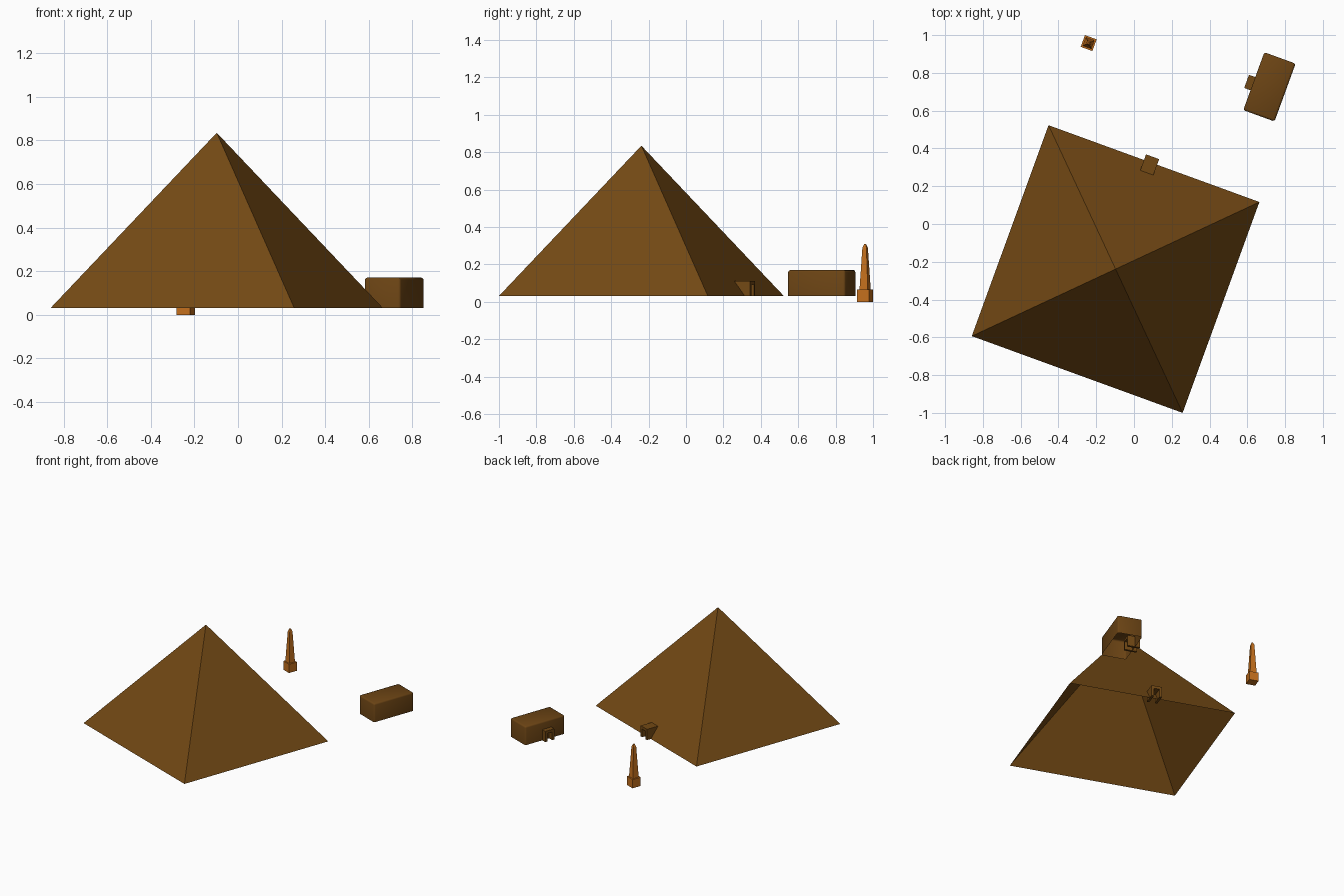
import bpy, bmesh
from math import radians, sqrt

if "Cube" in bpy.data.objects:
    bpy.data.objects.remove(bpy.data.objects["Cube"])


def material(name, color):
    m = bpy.data.materials.new(name)
    m.diffuse_color = (*color, 1)
    m.use_nodes = True
    m.node_tree.nodes["Principled BSDF"].inputs["Base Color"].default_value = m.diffuse_color
    return m


STONE = material("brown_stone", (0.17, 0.066, 0.007))
DARK = material("dark_stone", (0.15, 0.058, 0.007))
ORANGE = material("orange_stone", (0.55, 0.16, 0.012))


def finish(bm, name, mat, loc, angle, smooth=False):
    """Turn a bmesh into a placed object, rotated about z."""
    me = bpy.data.meshes.new(name)
    for f in bm.faces:
        f.smooth = smooth
    bm.to_mesh(me)
    bm.free()
    me.materials.append(mat)
    ob = bpy.data.objects.new(name, me)
    ob.location = loc
    ob.rotation_euler.z = radians(angle)
    bpy.context.collection.objects.link(ob)
    return ob


def square_stack(bm, levels, cap_bottom=True):
    """Square rings (half side, z) joined into a tower; half 0 makes a point."""
    rings = []
    for h, z in levels:
        if h == 0:
            rings.append([bm.verts.new((0, 0, z))])
        else:
            rings.append([bm.verts.new((x * h, y * h, z))
                          for x, y in ((-1, -1), (1, -1), (1, 1), (-1, 1))])
    for a, b in zip(rings, rings[1:]):
        for i in range(4):
            j = (i + 1) % 4
            bm.faces.new((a[i], a[j], b[0]) if len(b) == 1
                         else (a[i], a[j], b[j], b[i]))
    if cap_bottom:
        bm.faces.new(rings[0][::-1])
    if len(rings[-1]) == 4:
        bm.faces.new(rings[-1])


# Great pyramid: hollow shell, open underneath
bm = bmesh.new()
square_stack(bm, [(0.594, 0), (0, 0.803)], cap_bottom=False)
finish(bm, "pyramid", STONE, (-0.0975, -0.2385, 0.032), -20)

# Flat-topped tomb: softly bevelled box, open underneath
bm = bmesh.new()
bmesh.ops.create_cube(bm, size=1)
bmesh.ops.scale(bm, vec=(0.176, 0.326, 0.138), verts=bm.verts)
bmesh.ops.translate(bm, vec=(0, 0, 0.069), verts=bm.verts)
bmesh.ops.delete(bm, geom=[f for f in bm.faces if f.normal.z < -0.5],
                 context='FACES_ONLY')
bmesh.ops.bevel(bm, geom=[e for e in bm.edges if not e.is_boundary],
                offset=0.011, segments=2, profile=0.5, affect='EDGES')
finish(bm, "tomb", DARK, (0.717, 0.726, 0.032), -20, smooth=True)


# Doorways: posts and lintel extruded back into the wall
def doorway(name, loc, angle):
    w, t, h, lintel, depth = 0.037, 0.017, 0.08, 0.02, 0.09
    profile = [(-w, 0), (-w, h), (w, h), (w, 0),
               (w - t, 0), (w - t, h - lintel), (t - w, h - lintel), (t - w, 0)]
    bm = bmesh.new()
    face = bm.faces.new([bm.verts.new((x, 0, z)) for x, z in profile])
    ext = bmesh.ops.extrude_face_region(bm, geom=[face], use_keep_orig=True)
    bmesh.ops.translate(bm, vec=(0, -depth, 0),
                        verts=[v for v in ext["geom"] if isinstance(v, bmesh.types.BMVert)])
    bmesh.ops.recalc_face_normals(bm, faces=bm.faces)
    finish(bm, name, STONE, loc, angle)


doorway("pyramid_doorway", (0.0985, 0.356, 0.032), -20)
doorway("tomb_doorway", (0.596, 0.755, 0.032), 70)

# Obelisk: plinth, tapered shaft and pointed cap
bm = bmesh.new()
square_stack(bm, [(0.033, 0), (0.033, 0.065)])
square_stack(bm, [(0.0235, 0.065), (0.0115, 0.29), (0.004, 0.31)])
finish(bm, "obelisk", ORANGE, (-0.24, 0.9577, 0), -20)
